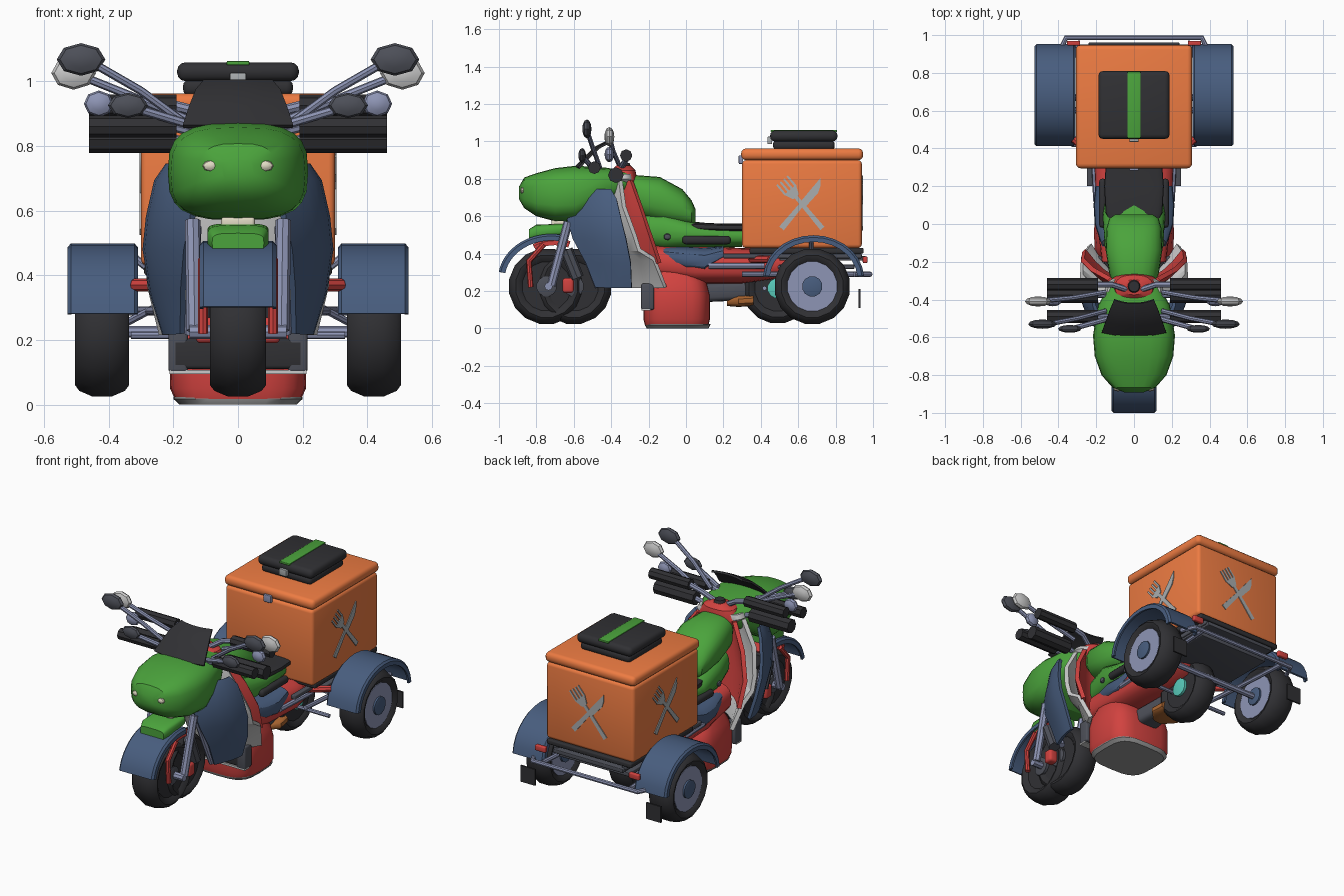
import bpy, bmesh, math
from mathutils import Matrix, Vector

if "Cube" in bpy.data.objects:
    bpy.data.objects.remove(bpy.data.objects["Cube"])

COLS = dict(green=(.07, .37, .045), orange=(.85, .2, .055), blue=(.065, .11, .21), red=(.64, .055, .05),
            steel=(.27, .30, .46), black=(.03, .03, .034), white=(.75, .75, .73), silver=(.4, .42, .43),
            dark=(.075, .08, .1), teal=(.1, .6, .5), cream=(.75, .7, .55), grey=(.3, .3, .3), brown=(.4, .13, .03))
MATS = {}
for k, c in COLS.items():
    MATS[k] = bpy.data.materials.new(k + "_paint")
    MATS[k].diffuse_color = (*c, 1)

def add(name, verts, faces, col, solid=0, bevel=0):
    me = bpy.data.meshes.new(name)
    me.from_pydata(verts, [], faces)
    bm = bmesh.new(); bm.from_mesh(me)
    bmesh.ops.recalc_face_normals(bm, faces=bm.faces)
    bm.to_mesh(me); bm.free()
    ob = bpy.data.objects.new(name, me)
    bpy.context.collection.objects.link(ob)
    me.materials.append(MATS[col])
    if solid:
        m = ob.modifiers.new("thick", 'SOLIDIFY'); m.thickness = solid; m.offset = 0
    if bevel:
        m = ob.modifiers.new("round", 'BEVEL'); m.width = bevel; m.segments = 3
    return ob

def grid(rows, closed=False):
    n, f = len(rows[0]), []
    for i in range(len(rows) - 1):
        for j in range(n if closed else n - 1):
            k = (j + 1) % n
            f.append((i*n + j, i*n + k, (i+1)*n + k, (i+1)*n + j))
    return [p for r in rows for p in r], f

def box(name, x0, x1, y0, y1, z0, z1, col, bevel=0):
    v = [(x, y, z) for x in (x0, x1) for y in (y0, y1) for z in (z0, z1)]
    f = [(0, 1, 3, 2), (4, 6, 7, 5), (0, 4, 5, 1), (2, 3, 7, 6), (0, 2, 6, 4), (1, 5, 7, 3)]
    return add(name, v, f, col, bevel=bevel)

def loft(name, secs, col, axis='y', p=2.5, n=24):
    """Superellipse sections: (position, centre, half width x, other half size)."""
    rows = []
    for pos, c, hx, h in secs:
        r = []
        for i in range(n):
            a = 2 * math.pi * i / n
            co, si = math.cos(a), math.sin(a)
            u = math.copysign(abs(co) ** (2/p), co) * hx
            w = math.copysign(abs(si) ** (2/p), si) * h + c
            r.append((u, pos, w) if axis == 'y' else (u, w, pos))
        rows.append(r)
    v, f = grid(rows, True)
    f += [tuple(range(n)), tuple(range(len(v) - n, len(v)))]
    return add(name, v, f, col)

def lathe(name, prof, x, y, z, col, n=16):
    """Revolve (x, r) profile about an x-parallel axle."""
    rows = [[(x + px, y + r*math.cos(2*math.pi*(i+.5)/n), z + r*math.sin(2*math.pi*(i+.5)/n)) for i in range(n)] for px, r in prof]
    v, f = grid(rows, True)
    f += [tuple(range(n)), tuple(range(len(v) - n, len(v)))]
    return add(name, v, f, col)

def tube(name, pts, r, col):
    cu = bpy.data.curves.new(name, 'CURVE')
    cu.dimensions = '3D'; cu.bevel_depth = r; cu.bevel_resolution = 2; cu.use_fill_caps = True
    s = cu.splines.new('POLY'); s.points.add(len(pts) - 1)
    for q, p in zip(s.points, pts):
        q.co = (*p, 1)
    ob = bpy.data.objects.new(name, cu)
    bpy.context.collection.objects.link(ob)
    cu.materials.append(MATS[col])

def blob(name, c, s, col, seg=8):
    bm = bmesh.new()
    M = Matrix.Translation(c) @ Matrix.Diagonal((*s, 1)) @ Matrix.Rotation(math.pi / 2, 4, 'X')
    bmesh.ops.create_uvsphere(bm, u_segments=seg, v_segments=6, radius=1.03, matrix=M)
    me = bpy.data.meshes.new(name); bm.to_mesh(me); bm.free()
    me.materials.append(MATS[col])
    bpy.context.collection.objects.link(bpy.data.objects.new(name, me))

def fender(name, x, w, y, z, ry, rz, a0, a1, col):
    rows = []
    for i in range(15):
        a = math.radians(a0 + (a1 - a0) * i / 14)
        rows.append([(x + s*w, y + (ry - d)*math.cos(a), z + (rz - d)*math.sin(a)) for s, d in ((-1, .03), (-1, .008), (-.93, 0), (.93, 0), (1, .008), (1, .03))])
    return add(name, *grid(rows), col, solid=.012)

def wheel(name, x, y, w, hub, rim, depth, r=.204, z=.225):
    k = r / .2
    lathe(name + "_tyre", [(-.75*w, .13*k), (-.95*w, .15*k), (-w, .165*k), (-.85*w, .182*k), (-.35*w, .2*k), (.35*w, .2*k), (.85*w, .182*k), (w, .165*k), (.95*w, .15*k), (.75*w, .13*k)], x, y, z, 'black')
    lathe(name + "_rim", [(-depth*w, .12*k), (-depth*w, .132*k), (depth*w, .132*k), (depth*w, .12*k)], x, y, z, rim)
    lathe(name + "_hub", [(-w, .04), (-.95*w, .055), (.95*w, .055), (w, .04)], x, y, z, hub, 12)

# cargo box, lid and thermal bag
box("cargo_box", -.3, .3, .3, .94, .43, .9, 'orange', .02)
box("cargo_lid", -.308, .308, .295, .947, .9, .962, 'orange', .025)
box("bag_base", -.17, .17, .465, .795, .955, 1.005, 'black', .02)
box("bag_lid", -.188, .188, .45, .81, 1.0, 1.058, 'black', .025)
box("bag_strap", -.035, .035, .453, .807, 1.05, 1.062, 'green', .003)
box("bag_latch", -.025, .025, .435, .46, .985, 1.025, 'silver', .004)
box("lid_latch", -.025, .025, .282, .305, .88, .925, 'steel', .004)

# crossed fork and knife on three sides of the box
def cutlery(name, M):
    fork = [[(-.014, -.17), (.014, -.17), (.01, .06), (-.01, .06)], [(-.02, .05), (.02, .05), (.042, .1), (-.042, .1)]]
    fork += [[(t - .006, .095), (t + .006, .095), (t + .005, .165), (t - .005, .165)] for t in (-.036, -.012, .012, .036)]
    knife = [[(-.016, -.17), (.016, -.17), (.012, .0), (-.012, .0)], [(-.014, 0), (.024, 0), (.028, .1), (.012, .14), (-.014, .17)]]
    v, f = [], []
    for polys, ang in ((fork, 40), (knife, -40)):
        R = Matrix.Rotation(math.radians(ang), 3, 'Z')
        for pl in polys:
            f.append(tuple(range(len(v), len(v) + len(pl))))
            v += [M @ (R @ Vector((a, b, 0))) for a, b in pl]
    add(name, v, f, 'silver', solid=.006)
for nm, u, o in (("right", (0, 1, 0), (.302, .62, .665)), ("left", (0, -1, 0), (-.302, .62, .665)), ("back", (-1, 0, 0), (0, .942, .665))):
    M = Matrix((Vector(u), Vector((0, 0, 1)), Vector(u).cross((0, 0, 1)))).transposed().to_4x4()
    cutlery("cutlery_" + nm, Matrix.Translation(o) @ M)

# rack and rear frame
box("rack_deck", -.29, .29, .34, .95, .4, .43, 'black', .008)
for z, y1 in ((.375, .96), (.33, .9)):
    box("rack_beam", -.24, .24, .5, y1, z - .012, z + .012, 'dark', .004)
tube("rear_bumper", [(-.4, .9, .29), (-.36, .985, .29), (.36, .985, .29), (.4, .9, .29)], .014, 'steel')
tube("rear_axle", [(-.42, .67, .225), (.42, .67, .225)], .018, 'steel')
tube("front_cross_beam", [(-.33, .42, .215), (.33, .42, .215)], .012, 'steel')

# wheels
wheel("rear_right", .42, .675, .083, 'blue', 'steel', .82)
wheel("rear_left", -.42, .675, .083, 'blue', 'steel', .82)
wheel("rear_middle", 0, .49, .075, 'teal', 'dark', .5, .19, .215)
wheel("front", 0, -.745, .086, 'dark', 'black', .5)
wheel("front_second", 0, -.6, .08, 'dark', 'black', .5)

# front fenders
fender("front_fender", 0, .113, -.72, .26, .28, .24, 80, 170, 'blue')
fender("front_fender_inner", 0, .1, -.7, .25, .235, .225, 70, 120, 'red')
loft("fender_cap", [(-.84, .5, .08, .03), (-.8, .515, .095, .04), (-.65, .53, .095, .03)], 'green', p=4)
box("lower_headlight", -.052, .052, -.72, -.64, .545, .58, 'cream', .01)

# engine body
loft("engine", [(.018, -.05, .195, .17), (.05, -.05, .21, .178), (.18, -.05, .212, .178), (.25, -.05, .2, .16), (.31, -.06, .17, .12)], 'red', 'z', 3.5)
loft("engine_base", [(0, -.045, .18, .165), (.018, -.045, .2, .175), (.024, -.045, .2, .175)], 'grey', 'z', 3.5)
box("engine_grille", -.205, .205, -.24, -.17, .11, .205, 'black', .012)
box("engine_trim", -.212, .212, -.238, -.19, .095, .108, 'white')
loft("rear_body", [(-.2, .36, .17, .09), (.05, .34, .2, .1), (.3, .335, .21, .095), (.55, .35, .18, .075), (.62, .37, .1, .04)], 'red', p=3)
loft("side_band", [(-.12, .39, .17, .05), (.0, .37, .208, .07), (.1, .36, .214, .075), (.2, .4, .205, .04)], 'blue', p=3)
tube("chain_rail_right", [(.2, .12, .335), (.215, .42, .335)], .016, 'steel')
tube("chain_rail_left", [(-.2, .12, .335), (-.215, .42, .335)], .016, 'steel')
loft("lower_frame", [(.08, .19, .08, .05), (.3, .2, .06, .05), (.42, .22, .04, .03)], 'dark', p=4)
loft("muffler", [(.22, .14, .04, .02), (.28, .145, .1, .03), (.36, .15, .09, .03)], 'brown', p=3)

# tank, tail and seat
loft("tank", [(-.36, .76, .07, .05), (-.27, .71, .13, .11), (-.14, .685, .15, .125), (-.02, .645, .145, .1), (.03, .615, .13, .07), (.05, .6, .1, .04)], 'green')
loft("tank_lower", [(-.28, .53, .1, .09), (-.12, .52, .155, .11), (.05, .5, .165, .07), (.3, .49, .12, .055)], 'green')
loft("seat", [(.0, .54, .12, .02), (.06, .545, .15, .022), (.2, .54, .158, .02), (.3, .54, .15, .02)], 'black', p=4)
# nose cowl, windscreen, steering head
loft("nose_cowl", [(-.892, .725, .05, .035), (-.865, .725, .115, .082), (-.8, .715, .172, .115), (-.7, .715, .208, .142), (-.59, .72, .217, .15), (-.43, .765, .19, .095), (-.3, .79, .12, .05)], 'green', p=3)
rows = [[(hw * t, y - .02 * (1 - t*t), z) for t in (-1, -.6, -.2, .2, .6, 1)] for hw, y, z in ((.17, -.572, .86), (.15, -.515, .92), (.13, -.46, .97), (.105, -.4, 1.0))]
add("windscreen", *grid(rows), 'black', solid=.012)
loft("steering_head", [(.7, -.33, .09, .06), (.79, -.33, .13, .07), (.845, -.335, .1, .065), (.87, -.335, .05, .04)], 'red', 'z')
loft("head_collar", [(.77, -.34, .12, .07), (.8, -.35, .155, .075), (.825, -.35, .14, .07)], 'white', 'z')
loft("head_cap", [(.865, -.33, .035, .035), (.885, -.33, .028, .028)], 'black', 'z', 2)

# leg shields swept across the front: (z, half width, centre y, edge y)
def shield(name, data, col):
    ts = [i / 5 - 1 for i in range(11)]
    rows = [[(hw * t, yc + (ye - yc) * abs(t) ** 2.2, z) for t in ts] for z, hw, yc, ye in data]
    add(name, *grid(rows), col, solid=.025)
shield("inner_shield", [(.35, .265, -.31, -.14), (.5, .272, -.33, -.19), (.65, .22, -.35, -.24), (.79, .13, -.37, -.29)], 'red')
shield("inner_shield_trim", [(.22, .235, -.31, -.11), (.37, .272, -.33, -.17), (.42, .278, -.36, -.25), (.5, .278, -.38, -.275), (.65, .235, -.4, -.33), (.79, .15, -.4, -.35)], 'white')

for s, side in ((1, "right"), (-1, "left")):
    # outer leg shield panel: (z, front y, rear y, front x, rear x)
    rows = []
    for z, yf, yr, xf, xr in ((.22, -.48, -.29, .17, .225), (.35, -.53, -.295, .17, .265), (.48, -.6, -.32, .16, .285), (.58, -.63, -.345, .14, .275), (.69, -.6, -.37, .13, .25), (.74, -.55, -.4, .13, .215)):
        rows.append([(s * (xf + (xr - xf) * math.sin(t * math.pi / 2)), yf + (yr - yf) * t, z) for t in (0, .2, .4, .6, .8, 1)])
    add("leg_shield_" + side, *grid(rows), 'blue', solid=.02)
    # rear running gear
    fender("rear_fender_" + side, s*.418, .103, .682, .265, .265, .228, 4, 176, 'blue')
    box("mud_flap_" + side, s*.43 - .05, s*.43 + .05, .922, .932, .11, .21, 'black')
    box("tail_lamp_" + side, s*.32 - .035, s*.32 + .035, .945, .97, .35, .385, 'red', .006)
    tube("side_rail_" + side, [(s*.25, .3, .29), (s*.27, .5, .29), (s*.3, .97, .29)], .014, 'steel')
    tube("rear_strut_" + side, [(s*.2, .5, .33), (s*.37, .66, .24)], .012, 'steel')
    tube("fender_stay_" + side, [(s*.25, .67, .4), (s*.34, .67, .47)], .012, 'steel')
    tube("shock_" + side, [(s*.2, .35, .37), (s*.32, .45, .37)], .02, 'red')
    box("rack_side_" + side, s*.235 - .015, s*.235 + .015, .2, .94, .375, .4, 'dark', .005)
    blob("tank_bolt_" + side, (s*.155, -.1, .49), (.012, .018, .018), 'dark')
    box("side_pad_" + side, s*.165 - .02, s*.165 + .02, -.02, .24, .45, .495, 'black', .018)
    box("floor_step_" + side, s*.185 - .03, s*.185 + .03, -.24, -.17, .1, .24, 'dark', .01)
    # front fork
    tube("fork_leg_" + side, [(s*.135, -.72, .23), (s*.14, -.63, .57)], .024, 'steel')
    tube("fork_rear_" + side, [(s*.15, -.47, .22), (s*.13, -.6, .55)], .018, 'steel')
    tube("fork_damper_" + side, [(s*.115, -.58, .27), (s*.115, -.64, .42)], .035, 'dark')
    tube("fork_guard_" + side, [(s*.108, -.83, .22), (s*.108, -.84, .36), (s*.108, -.76, .45)], .015, 'red')
    box("brake_caliper_" + side, s*.1 - .03, s*.1 + .03, -.66, -.6, .19, .27, 'red', .015)
    tube("axle_nut_" + side, [(s*.08, -.735, .225), (s*.15, -.735, .225)], .022, 'steel')
    blob("headlight_" + side, (s*.085, -.872, .738), (.024, .014, .017), 'cream')
    # handlebars, grips, levers, mirrors
    for y, z, r in ((-.32, .925, .033), (-.375, .82, .042), (-.49, .86, .034)):
        tube("handlebar_" + side, [(0, -.36, .83), (s*.12, y, z - .02), (s*.2, y, z)], .016, 'steel')
        tube("grip_" + side, [(s*.19, y, z), (s*.46, y, z)], r, 'black')
    tube("lever_" + side, [(s*.13, -.5, .86), (s*.33, -.555, .92)], .014, 'steel')
    blob("lever_end_" + side, (s*.34, -.555, .925), (.06, .02, .038), 'dark')
    blob("reservoir_" + side, (s*.43, -.41, .93), (.045, .025, .04), 'steel')
    tube("mirror_stem_" + side, [(s*.15, -.46, .86), (s*.3, -.5, .97), (s*.43, -.525, 1.045)], .013, 'steel')
    blob("mirror_" + side, (s*.485, -.53, 1.067), (.073, .024, .049), 'dark')
    tube("rear_mirror_stem_" + side, [(s*.15, -.36, .88), (s*.32, -.39, .95), (s*.47, -.405, 1.01)], .013, 'steel')
    blob("rear_mirror_" + side, (s*.508, -.41, 1.025), (.067, .026, .05), 'white')

# bake modifiers and curves, smooth with sharp edges kept
bpy.ops.object.select_all(action='SELECT')
bpy.context.view_layer.objects.active = bpy.context.selected_objects[0]
bpy.ops.object.convert(target='MESH')
bpy.ops.object.shade_smooth_by_angle(angle=math.radians(32))

for m in bpy.data.materials:
    if m.users and not m.is_grease_pencil:
        m.use_nodes = True
        m.node_tree.nodes["Principled BSDF"].inputs["Base Color"].default_value = m.diffuse_color
